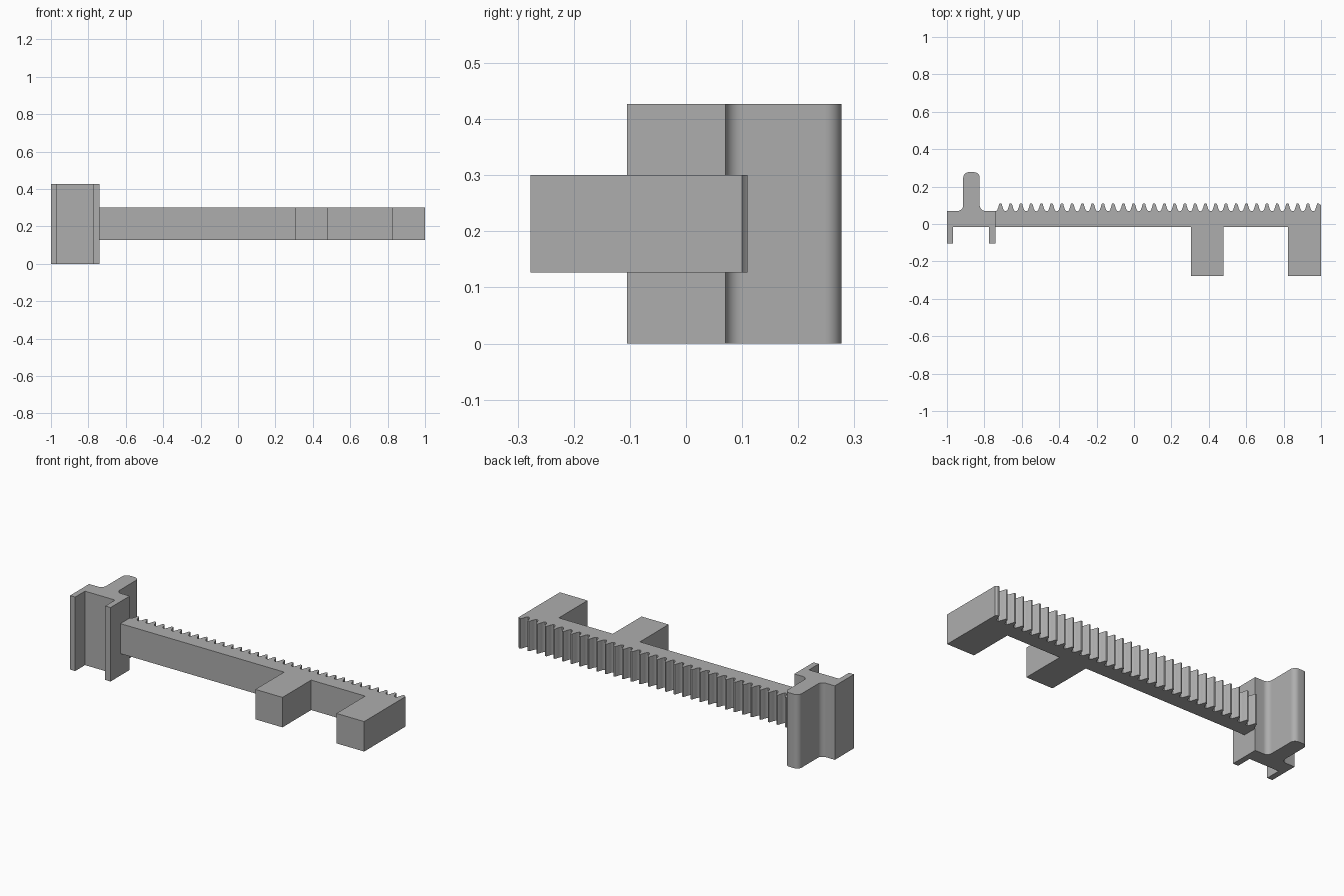
import bpy
import bmesh
from math import cos, sin, radians

cube = bpy.data.objects.get("Cube")
if cube:
    bpy.data.objects.remove(cube, do_unlink=True)

grey = bpy.data.materials.new("plain grey")
grey.use_nodes = True
colour = (0.42, 0.42, 0.42, 1)
grey.diffuse_color = colour
grey.node_tree.nodes["Principled BSDF"].inputs["Base Color"].default_value = colour


def arc(cx, cy, r, start, end, steps=8):
    """Points along a circular arc, angles in degrees."""
    angles = [radians(start + (end - start) * i / steps) for i in range(steps + 1)]
    return [(cx + r * cos(a), cy + r * sin(a)) for a in angles]


def extrude_profile(name, points, bottom, top):
    """Solid from a plan outline raised between two heights."""
    bm = bmesh.new()
    face = bm.faces.new([bm.verts.new((x, y, bottom)) for x, y in points])
    raised = bmesh.ops.extrude_face_region(bm, geom=[face])["geom"]
    bmesh.ops.translate(bm, vec=(0, 0, top - bottom),
                        verts=[v for v in raised if isinstance(v, bmesh.types.BMVert)])
    bmesh.ops.recalc_face_normals(bm, faces=bm.faces)
    mesh = bpy.data.meshes.new(name)
    bm.to_mesh(mesh)
    bm.free()
    mesh.materials.append(grey)
    obj = bpy.data.objects.new(name, mesh)
    bpy.context.collection.objects.link(obj)
    bpy.ops.object.select_all(action="DESELECT")
    obj.select_set(True)
    bpy.context.view_layer.objects.active = obj
    bpy.ops.object.shade_smooth_by_angle(angle=radians(30))
    return obj


FRONT, BACK = -0.015, 0.07    # faces of the shared web
LEFT, RIGHT = -1.0, -0.741    # ends of the guide block

# Guide block: two front lips and a rounded rail at the back
lip, r = -0.105, 0.03
rail_l, rail_r, rail_y = -0.913, -0.825, 0.277
guide = [(LEFT, BACK), (LEFT, lip), (-0.967, lip), (-0.967, FRONT),
         (-0.775, FRONT), (-0.775, lip), (RIGHT, lip), (RIGHT, BACK)]
guide += arc(rail_r + r, BACK + r, r, 270, 180)
guide += arc(rail_r - r, rail_y - r, r, 0, 90)
guide += arc(rail_l + r, rail_y - r, r, 90, 180)
guide += arc(rail_l - r, BACK + r, r, 0, -90)
extrude_profile("guide_block", guide, 0, 0.427)

# Toothed bar with two feet at the front
foot = -0.277
bar = [(RIGHT, FRONT), (0.305, FRONT), (0.305, foot), (0.478, foot),
       (0.478, FRONT), (0.823, FRONT), (0.823, foot), (1.0, foot)]
# Teeth, from the far end back to the guide block
tooth = [(0.018, 0.074), (0.013, 0.085), (0.007, 0.106), (0.004, 0.11),
         (-0.004, 0.11), (-0.007, 0.106), (-0.013, 0.085), (-0.018, 0.074),
         (-0.023, 0.069), (-0.0275, 0.068), (-0.032, 0.069)]
count, first = 32, -0.714
pitch = (0.985 - first) / (count - 1)
bar.append((1.0, 0.1))
for i in reversed(range(count)):
    peak = first + i * pitch
    bar += [(peak + dx, y) for dx, y in tooth if RIGHT < peak + dx < 0.993]
bar.append((RIGHT, 0.068))
extrude_profile("toothed_bar", bar, 0.127, 0.3)
